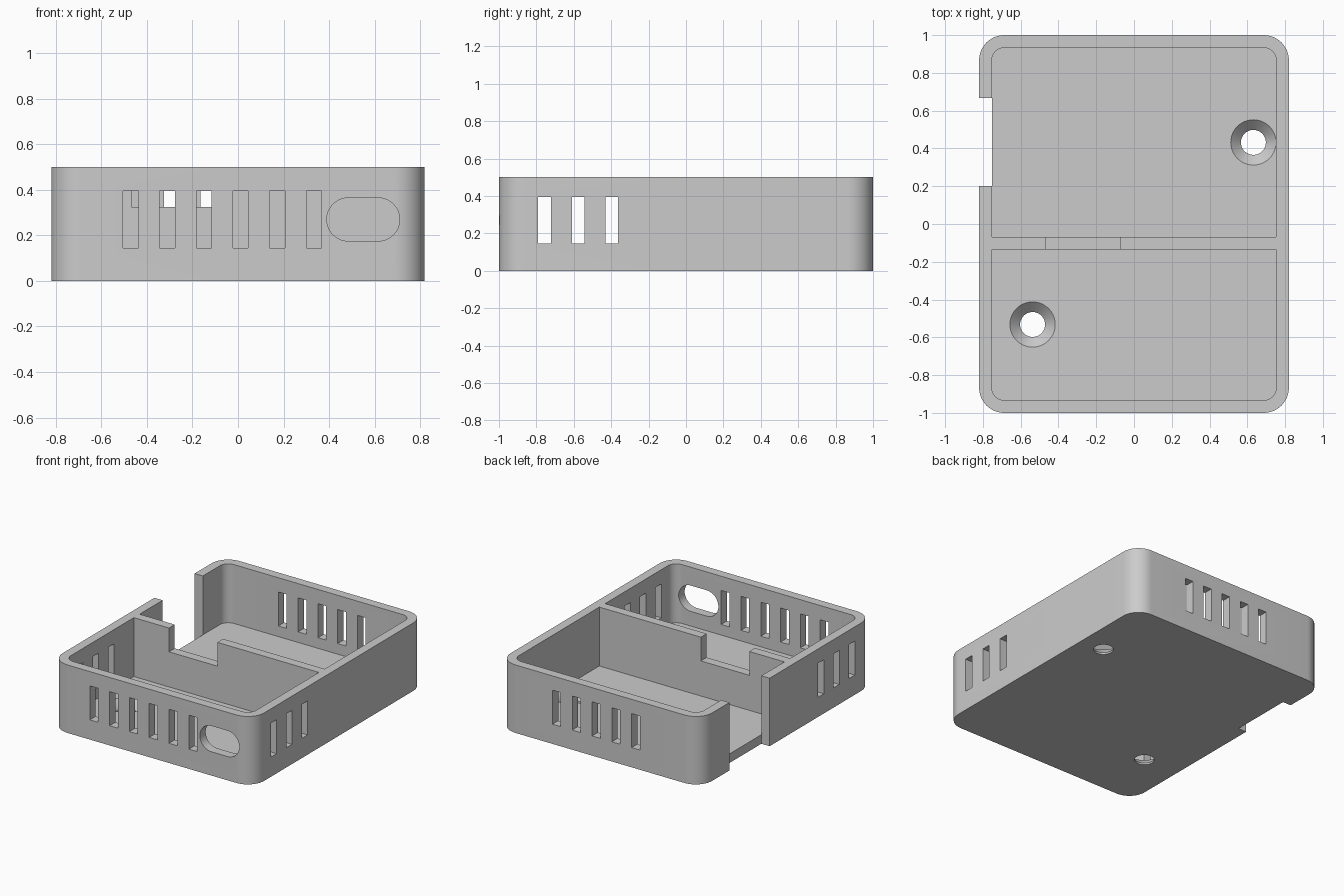
import bpy
import bmesh
from math import cos, sin, pi, tau
from mathutils import Vector

if "Cube" in bpy.data.objects:
    bpy.data.objects.remove(bpy.data.objects["Cube"], do_unlink=True)

HX, HY, H = 0.82, 1.0, 0.5      # outer half width, half depth, height
WALL = 0.067
IX, IY = HX - WALL, HY - WALL

grey = bpy.data.materials.new("light_grey")
grey.diffuse_color = (0.6, 0.6, 0.6, 1)
grey.use_nodes = True
grey.node_tree.nodes["Principled BSDF"].inputs["Base Color"].default_value = (0.6, 0.6, 0.6, 1)


def rounded(hx, hy, r, seg=12):
    """Outline of a rounded rectangle, counter-clockwise."""
    points = []
    for k, (sx, sy) in enumerate([(1, 1), (-1, 1), (-1, -1), (1, -1)]):
        for i in range(seg + 1):
            a = (k + i / seg) * pi / 2
            p = (sx * (hx - r) + r * cos(a), sy * (hy - r) + r * sin(a))
            if not points or (Vector(p) - Vector(points[-1])).length > 1e-5:
                points.append(p)
    return points


def make(name, bm):
    bmesh.ops.recalc_face_normals(bm, faces=bm.faces)
    mesh = bpy.data.meshes.new(name)
    bm.to_mesh(mesh)
    bm.free()
    mesh.materials.append(grey)
    ob = bpy.data.objects.new(name, mesh)
    bpy.context.collection.objects.link(ob)
    return ob


def prism(name, outline, low, high, upright=False):
    """Extrude an outline along z, or along y when it is drawn in x and z."""
    place = (lambda a, b, c: (a, c, b)) if upright else (lambda a, b, c: (a, b, c))
    bm = bmesh.new()
    face = bm.faces.new([bm.verts.new(place(a, b, low)) for a, b in outline])
    new = bmesh.ops.extrude_face_region(bm, geom=[face])["geom"]
    bmesh.ops.translate(bm, vec=place(0, 0, high - low),
                        verts=[v for v in new if isinstance(v, bmesh.types.BMVert)])
    return make(name, bm)


def box(x0, x1, y0, y1, z0, z1):
    return prism("cutter", [(x0, y0), (x1, y0), (x1, y1), (x0, y1)], z0, z1)


def lathe(x, y, profile, seg=40):
    """Closed solid turned around a vertical axis."""
    bm = bmesh.new()
    rings = [[bm.verts.new((x + r * cos(tau * i / seg), y + r * sin(tau * i / seg), z))
              for i in range(seg)] for r, z in profile]
    for a, b in zip(rings, rings[1:]):
        for i in range(seg):
            j = (i + 1) % seg
            bm.faces.new((a[i], a[j], b[j], b[i]))
    bm.faces.new(rings[0])
    bm.faces.new(rings[-1])
    return make("cutter", bm)


def cut(target, cutter):
    mod = target.modifiers.new("cut", "BOOLEAN")
    mod.operation = "DIFFERENCE"
    mod.solver = "EXACT"
    mod.object = cutter
    bpy.context.view_layer.objects.active = target
    bpy.ops.object.modifier_apply(modifier=mod.name)
    bpy.data.objects.remove(cutter, do_unlink=True)


# Open tray with rounded corners
body = prism("case_body", rounded(HX, HY, 0.133), 0, H)
cut(body, prism("cutter", rounded(IX, IY, 0.067), WALL, H + 0.2))

# Ventilation slots: front, back, and both sides
SLOT, PITCH, Z0, Z1 = 0.067, 0.161, 0.145, 0.395
for i in range(6):
    x = -0.505 + i * PITCH
    cut(body, box(x, x + SLOT, -HY - 0.1, -IY + 0.05, Z0, Z1))
for i in range(5):
    x = -0.325 + i * PITCH
    cut(body, box(x, x + SLOT, IY - 0.05, HY + 0.1, Z0, Z1))
for i in range(3):
    y = -0.79 + i * 0.18
    cut(body, box(-1, 1, y, y + SLOT, Z0, Z1))

# Oval cable port in the front wall
port = [(0.55 + x, 0.27 + z) for x, z in rounded(0.16, 0.095, 0.0949)]
cut(body, prism("cutter", port, -HY - 0.1, -IY + 0.03, upright=True))

# Full-height side opening
cut(body, box(-1, -IX, 0.2, 0.667, -0.1, H + 0.1))

# Countersunk screw holes in the floor
for x, y in [(0.632, 0.432), (-0.537, -0.532)]:
    cut(body, lathe(x, y, [(0.066, -0.1), (0.066, 0.013), (0.12, WALL), (0.12, WALL + 0.01)]))

bpy.ops.object.select_all(action="DESELECT")
body.select_set(True)
bpy.context.view_layer.objects.active = body
bpy.ops.object.shade_smooth_by_angle(angle=pi / 6)

# Inner dividing wall with a notch in its top edge
prism("divider_wall", [(-IX, WALL), (IX, WALL), (IX, H), (-0.073, H), (-0.073, 0.325),
                       (-0.467, 0.325), (-0.467, H), (-IX, H)], -0.135, -0.068, upright=True)
